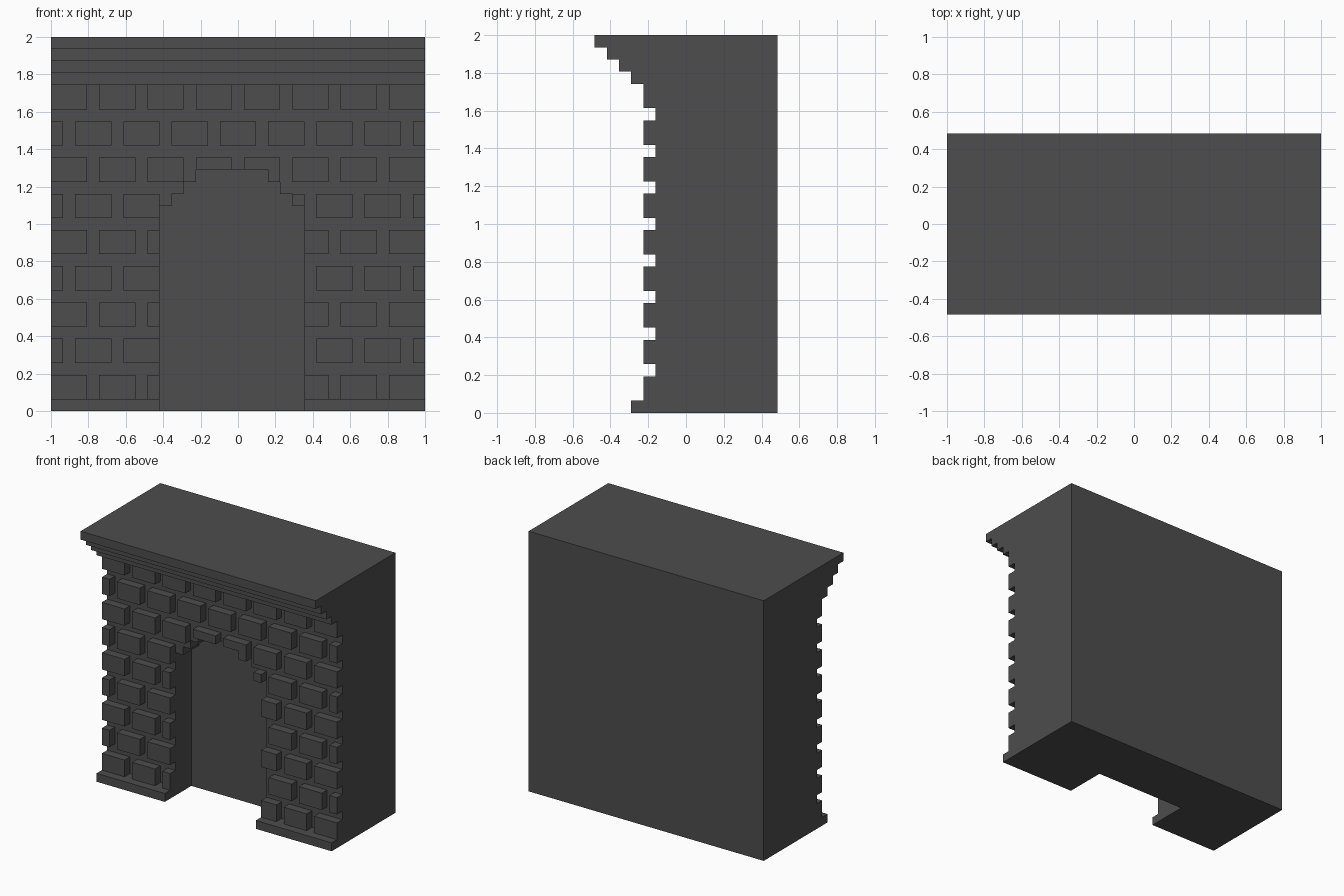
import bpy, bmesh

if "Cube" in bpy.data.objects:
    bpy.data.objects.remove(bpy.data.objects["Cube"])

U = 2 / 31                    # block size: 31 wide, 31 high, 15 deep
W, H, D = 31, 31, 15
WALL, NICHE = 5, 8            # depth of the mortar plane and of the niche back
CENTRE = 15                   # opening centre column
ARCH = {17: 5, 18: 4, 19: 3}  # half width of the opening in its stepped rows

stone = bpy.data.materials.new("dark grey stone")
stone.use_nodes = True
COLOUR = (0.075, 0.075, 0.075, 1)
stone.diffuse_color = COLOUR
stone.node_tree.nodes["Principled BSDF"].inputs["Base Color"].default_value = COLOUR


def pos(x, y, z):
    """Block units (x from left, y from front, z from floor) to scene units."""
    return ((x - W / 2) * U, (y - D / 2) * U, z * U)


def finish(name, bm):
    bmesh.ops.recalc_face_normals(bm, faces=bm.faces[:])
    mesh = bpy.data.meshes.new(name)
    bm.to_mesh(mesh)
    bm.free()
    mesh.materials.append(stone)
    obj = bpy.data.objects.new(name, mesh)
    bpy.context.collection.objects.link(obj)
    return obj


def extrude(bm, start, end):
    """Closed prism between two matching outlines."""
    a = [bm.verts.new(pos(*p)) for p in start]
    b = [bm.verts.new(pos(*p)) for p in end]
    bm.faces.new(a)
    bm.faces.new(b)
    for i in range(len(a)):
        j = (i + 1) % len(a)
        bm.faces.new((a[i], a[j], b[j], b[i]))


def box(bm, x0, x1, y0, y1, z0, z1):
    ring = [(x0, z0), (x1, z0), (x1, z1), (x0, z1)]
    extrude(bm, [(x, y0, z) for x, z in ring], [(x, y1, z) for x, z in ring])


def half_opening(row):
    return 6 if row < 17 else ARCH.get(row, 0)


def spans(a, b, row):
    """Parts of columns a..b that lie outside the opening in this row."""
    h = half_opening(row)
    if not h:
        return [(a, b)]
    parts = [(a, min(b, CENTRE - h)), (max(a, CENTRE + h), b)]
    return [p for p in parts if p[1] > p[0]]


# Body with a stepped arched niche
left = [(CENTRE - 6, 0)]
for row in range(17, 21):
    left.append((CENTRE - half_opening(row - 1), row))
    if half_opening(row):
        left.append((CENTRE - half_opening(row), row))
arch = left + [(2 * CENTRE - x, z) for x, z in reversed(left)]

bm = bmesh.new()
rim = [bm.verts.new(pos(x, WALL, z)) for x, z in arch]
inner = [bm.verts.new(pos(x, NICHE, z)) for x, z in arch]
corners = [(0, 0), (0, H), (W, H), (W, 0)]
f = [bm.verts.new(pos(x, WALL, z)) for x, z in corners]
b = [bm.verts.new(pos(x, D, z)) for x, z in corners]
bm.faces.new(f + rim[::-1])                                   # front
bm.faces.new(inner)                                           # niche back
bm.faces.new(b)                                               # back
for i in range(len(arch) - 1):                                # reveal
    bm.faces.new((rim[i], rim[i + 1], inner[i + 1], inner[i]))
for i in range(3):                                            # sides and top
    bm.faces.new((f[i], f[i + 1], b[i + 1], b[i]))
bm.faces.new((f[0], rim[0], inner[0], inner[-1], rim[-1], f[3], b[3], b[0]))
finish("body", bm)

# Stepped cornice along the top, as an extruded side profile
profile = [(WALL, H), (0, H)]
for step in range(4):
    profile += [(step, H - 1 - step), (step + 1, H - 1 - step)]
profile[-1] = (WALL, H - 4)
bm = bmesh.new()
extrude(bm, [(0, y, z) for y, z in profile], [(W, y, z) for y, z in profile])
finish("cornice", bm)

# Plinths on both sides of the opening
for name, (x0, x1) in zip(("right_plinth", "left_plinth"), spans(0, W, 0)):
    bm = bmesh.new()
    box(bm, x0, x1, 3, WALL, 0, 1)
    finish(name, bm)

# Raised bricks: nine courses in running bond, trimmed by the opening
for course in range(9):
    z = 1 + 3 * course
    bm = bmesh.new()
    for start in range(-2 if course % 2 else 0, W, 4):
        a, e = max(start, 0), min(start + 3, W)
        low, high = spans(a, e, z), spans(a, e, z + 1)
        if low == high:
            for x0, x1 in low:
                box(bm, x0, x1, WALL - 1, WALL, z, z + 2)
        else:
            for row, parts in ((z, low), (z + 1, high)):
                for x0, x1 in parts:
                    box(bm, x0, x1, WALL - 1, WALL, row, row + 1)
    finish(f"brick_course_{course + 1}", bm)
